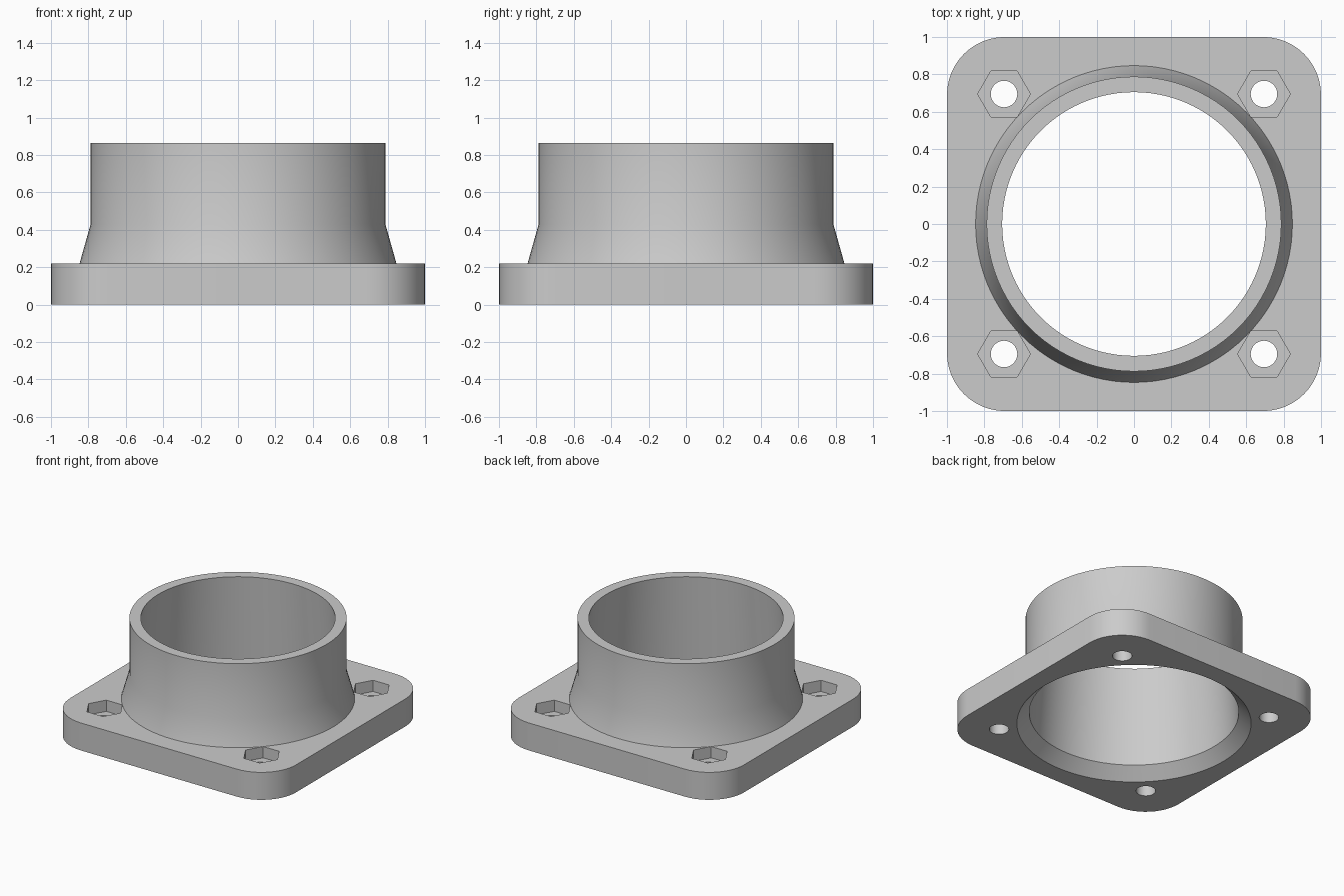
import bpy, bmesh, math

if "Cube" in bpy.data.objects:
    bpy.data.objects.remove(bpy.data.objects["Cube"])

SEG = 96
grey = bpy.data.materials.new("plain_grey")
grey.diffuse_color = (0.6, 0.6, 0.6, 1)
grey.use_nodes = True
grey.node_tree.nodes["Principled BSDF"].inputs["Base Color"].default_value = grey.diffuse_color


def stack(name, rings):
    """Closed solid from a stack of (points, z) loops with equal point counts."""
    bm = bmesh.new()
    loops = [[bm.verts.new((x, y, z)) for x, y in pts] for pts, z in rings]
    n = len(loops[0])
    for a, b in zip(loops, loops[1:]):
        for i in range(n):
            j = (i + 1) % n
            bm.faces.new((a[i], a[j], b[j], b[i]))
    bm.faces.new(loops[0][::-1])
    bm.faces.new(loops[-1])
    bmesh.ops.recalc_face_normals(bm, faces=bm.faces)
    mesh = bpy.data.meshes.new(name)
    bm.to_mesh(mesh)
    bm.free()
    mesh.materials.append(grey)
    ob = bpy.data.objects.new(name, mesh)
    bpy.context.collection.objects.link(ob)
    return ob


def circle(r, n=SEG, cx=0, cy=0):
    return [(cx + r * math.cos(2 * math.pi * i / n),
             cy + r * math.sin(2 * math.pi * i / n)) for i in range(n)]


def rounded_square(half, r, steps=12):
    pts = []
    for q, (sx, sy) in enumerate([(1, 1), (-1, 1), (-1, -1), (1, -1)]):
        for k in range(steps + 1):
            a = math.pi / 2 * (q + k / steps)
            pts.append((sx * (half - r) + r * math.cos(a),
                        sy * (half - r) + r * math.sin(a)))
    return pts


def combine(target, tool, operation):
    mod = target.modifiers.new(operation.title(), 'BOOLEAN')
    mod.operation, mod.solver, mod.object = operation, 'EXACT', tool
    bpy.context.view_layer.objects.active = target
    bpy.ops.object.modifier_apply(modifier=mod.name)
    bpy.data.objects.remove(tool)


# Square mounting plate with rounded corners
square = rounded_square(1.0, 0.31)
flange = stack("flanged_collar", [(square, 0), (square, 0.22)])

# Collar with a flared foot, sunk into the plate
collar = stack("collar", [(circle(0.847), 0.1), (circle(0.847), 0.22),
                          (circle(0.788), 0.43), (circle(0.788), 0.865)])
combine(flange, collar, 'UNION')

# Tapered bore with a chamfered mouth underneath
bore = stack("bore_cutter", [(circle(0.86), -0.01), (circle(0.76), 0.09),
                             (circle(0.705), 0.865), (circle(0.705), 0.95)])
combine(flange, bore, 'DIFFERENCE')

# Bolt holes with hexagonal nut recesses
for sx in (-1, 1):
    for sy in (-1, 1):
        x, y = 0.695 * sx, 0.695 * sy
        hole = circle(0.071, 32, x, y)
        nut = circle(0.141, 6, x, y)
        combine(flange, stack("hole_cutter", [(hole, -0.1), (hole, 0.18)]), 'DIFFERENCE')
        combine(flange, stack("nut_cutter", [(nut, 0.13), (nut, 0.26)]), 'DIFFERENCE')

# Smooth the round walls, keep the rims crisp
bpy.ops.object.select_all(action='DESELECT')
flange.select_set(True)
bpy.context.view_layer.objects.active = flange
bpy.ops.object.shade_smooth_by_angle(angle=math.radians(30))
